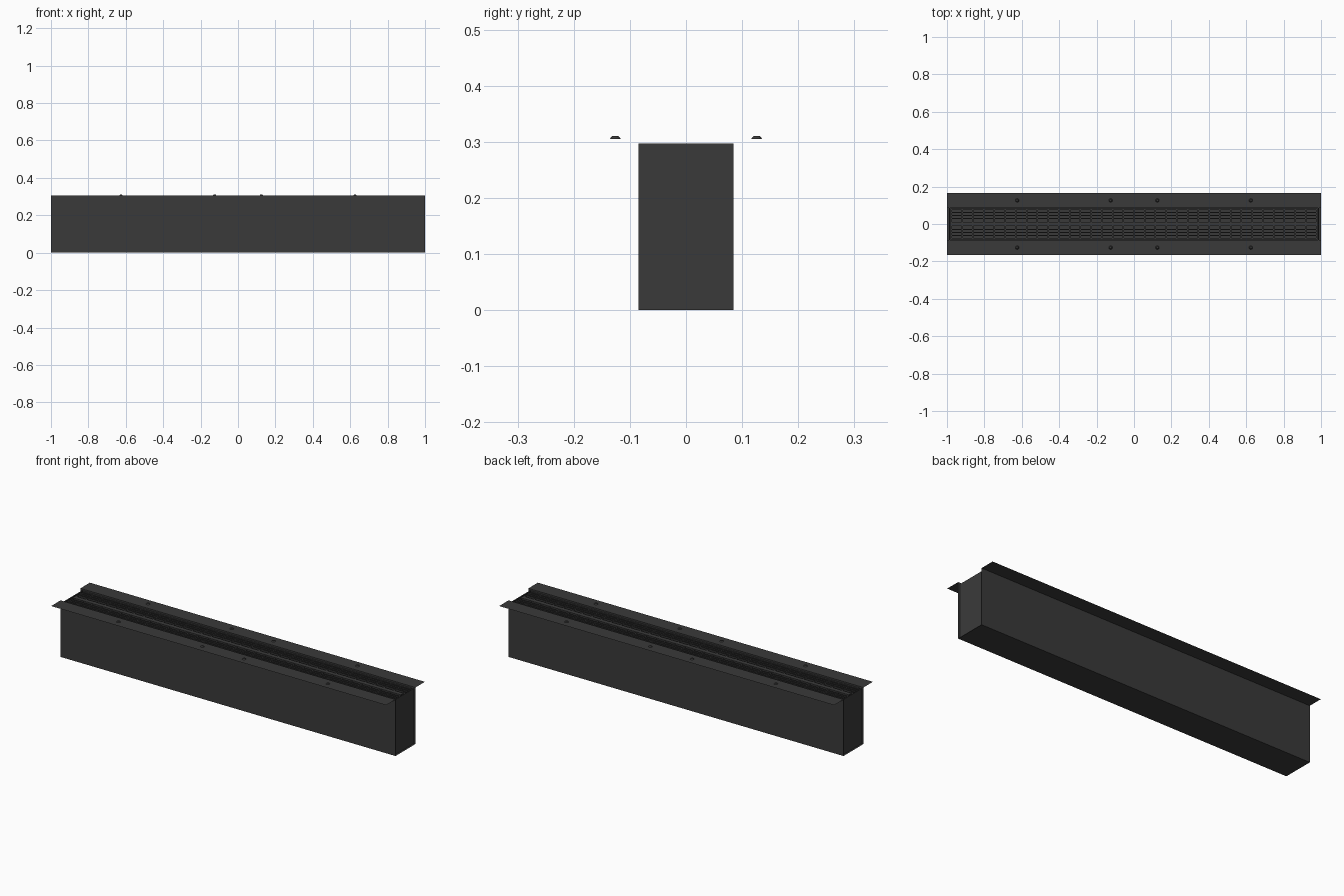
import bpy, bmesh
from mathutils import Matrix

if "Cube" in bpy.data.objects:
    bpy.data.objects.remove(bpy.data.objects["Cube"])

mat = bpy.data.materials.new("dark_iron")
mat.diffuse_color = (0.042, 0.042, 0.042, 1)
mat.use_nodes = True
mat.node_tree.nodes["Principled BSDF"].inputs["Base Color"].default_value = mat.diffuse_color


def finish(name, bm):
    me = bpy.data.meshes.new(name)
    bm.to_mesh(me)
    bm.free()
    ob = bpy.data.objects.new(name, me)
    bpy.context.collection.objects.link(ob)
    me.materials.append(mat)
    return ob


def add_box(bm, x0, x1, y0, y1, z0, z1):
    m = Matrix.Translation(((x0 + x1) / 2, (y0 + y1) / 2, (z0 + z1) / 2))
    bmesh.ops.create_cube(bm, size=1, matrix=m @ Matrix.Diagonal((x1 - x0, y1 - y0, z1 - z0, 1)))


# Sheet-metal trough with wide side flanges, one open profile swept along x
W, F, TOP = 0.085, 0.165, 0.305
profile = [(-F, TOP), (-W, TOP), (-W, 0), (W, 0), (W, TOP), (F, TOP)]
bm = bmesh.new()
rows = [[bm.verts.new((x, y, z)) for y, z in profile] for x in (-1, 1)]
for i in range(len(profile) - 1):
    bm.faces.new((rows[0][i], rows[0][i + 1], rows[1][i + 1], rows[1][i]))
finish("channel_with_flanges", bm)

# End plates set slightly inside the trough
bm = bmesh.new()
for s in (-1, 1):
    a, b = sorted((s * 0.985, s * 0.99))
    add_box(bm, a, b, -W, W, 0, 0.297)
finish("end_plates", bm)

# Grate: long slats with a wider centre rail
bm = bmesh.new()
for s in (-1, 1):
    for y, w in ((0.079, 0.010), (0.062, 0.006), (0.046, 0.006), (0.030, 0.006)):
        add_box(bm, -0.98, 0.98, s * y - w / 2, s * y + w / 2, 0.272, 0.297)
add_box(bm, -0.98, 0.98, -0.012, 0.012, 0.272, 0.297)
finish("grate_slats", bm)

# Grate: cross bars
bm = bmesh.new()
n = 34
for i in range(n + 1):
    x = -0.976 + 1.952 * i / n
    add_box(bm, x - 0.004, x + 0.004, -0.083, 0.083, 0.270, 0.294)
finish("grate_cross_bars", bm)

# Screw heads on the flanges
bm = bmesh.new()
for x in (-0.625, -0.125, 0.125, 0.625):
    for y in (-0.126, 0.126):
        bmesh.ops.create_cone(bm, cap_ends=True, segments=12, radius1=0.010, radius2=0.006,
                              depth=0.005, matrix=Matrix.Translation((x, y, 0.3075)))
finish("flange_screws", bm)
